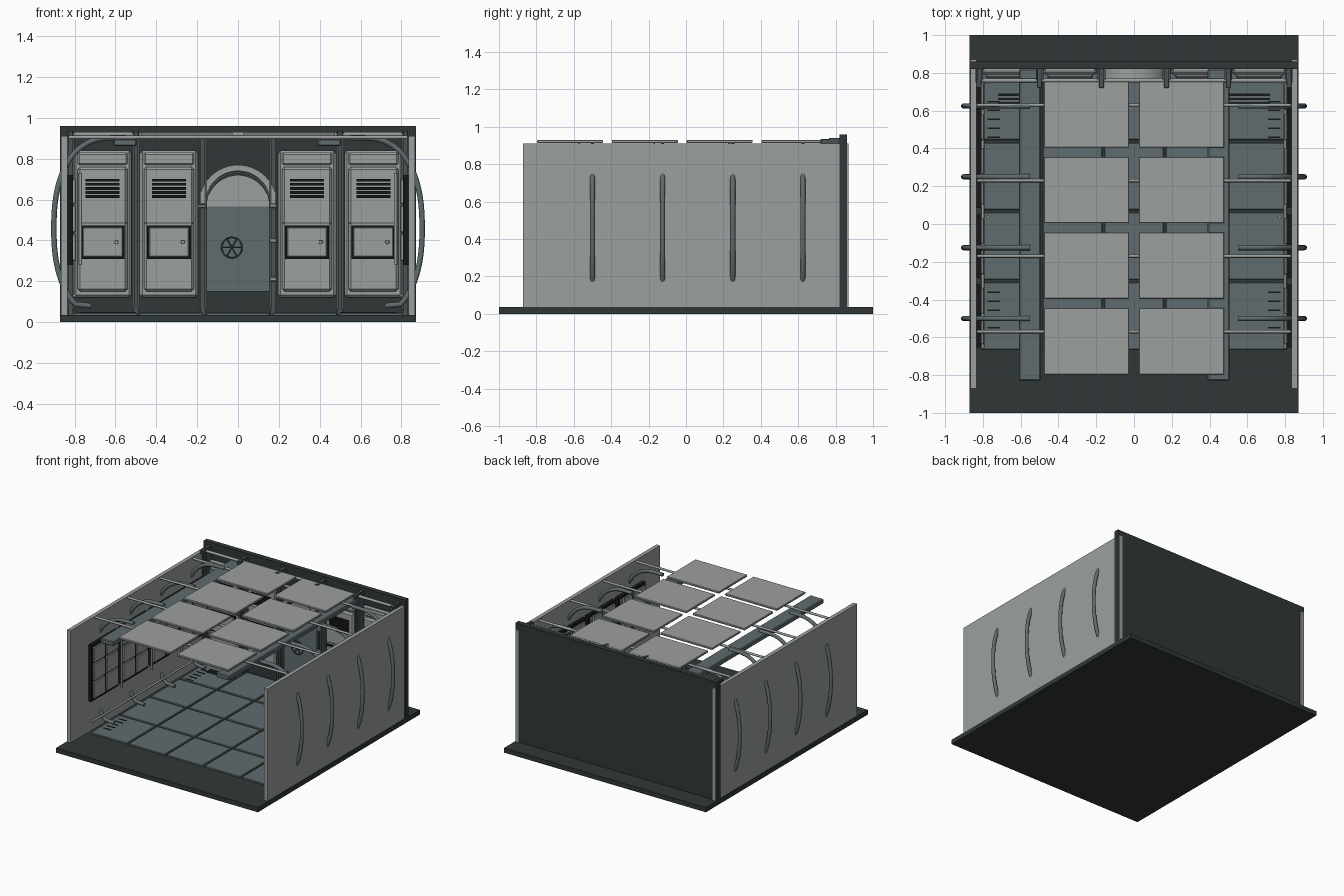
import bpy, bmesh, math
from mathutils import Vector

cube = bpy.data.objects.get("Cube")
if cube:
    bpy.data.objects.remove(cube, do_unlink=True)


def material(name, rgb):
    m = bpy.data.materials.new(name)
    m.use_nodes = True
    m.diffuse_color = (*rgb, 1)
    m.node_tree.nodes["Principled BSDF"].inputs["Base Color"].default_value = (*rgb, 1)
    return m


LIGHT = material("light grey", (0.33, 0.35, 0.345))
SLATE = material("slate blue", (0.115, 0.15, 0.157))
STEEL = material("dark steel", (0.07, 0.085, 0.088))
DARK = material("dark green grey", (0.028, 0.039, 0.037))
BLACK = material("black", (0.008, 0.009, 0.009))


def finish(name, bm, mat, smooth=False):
    me = bpy.data.meshes.new(name)
    bm.normal_update()
    bm.to_mesh(me)
    bm.free()
    me.materials.append(mat)
    ob = bpy.data.objects.new(name, me)
    bpy.context.collection.objects.link(ob)
    for p in me.polygons:
        p.use_smooth = smooth
    return ob


def box(name, mat, x, y, z, bevel=0):
    """Box from three (low, high) ranges."""
    bm = bmesh.new()
    bmesh.ops.create_cube(bm, size=1)
    for v in bm.verts:
        v.co = Vector([(a + b) / 2 + c * (b - a) for c, (a, b) in zip(v.co, (x, y, z))])
    if bevel:
        bmesh.ops.bevel(bm, geom=bm.edges[:], offset=bevel, segments=1, affect='EDGES')
    return finish(name, bm, mat)


def tube(name, mat, points, radius, sides=10, closed=False):
    """Round bar following points."""
    cu = bpy.data.curves.new(name, 'CURVE')
    cu.dimensions = '3D'
    cu.bevel_depth = radius
    cu.bevel_resolution = max(0, sides // 4)
    cu.use_fill_caps = True
    sp = cu.splines.new('POLY')
    sp.points.add(len(points) - 1)
    for p, co in zip(sp.points, points):
        p.co = (*co, 1)
    sp.use_cyclic_u = closed
    cu.materials.append(mat)
    ob = bpy.data.objects.new(name, cu)
    bpy.context.collection.objects.link(ob)
    return ob


def arch(name, mat, r_in, r_out, cz, y0, y1, steps=24):
    """Half ring, or half disc when r_in is zero, extruded along y."""
    arc = [math.pi * i / steps for i in range(steps + 1)]
    pts = [(r_out * math.cos(a), cz + r_out * math.sin(a)) for a in arc]
    if r_in:
        pts += [(r_in * math.cos(a), cz + r_in * math.sin(a)) for a in reversed(arc)]
    bm = bmesh.new()
    f = bm.faces.new([bm.verts.new((px, y0, pz)) for px, pz in pts])
    ext = bmesh.ops.extrude_face_region(bm, geom=[f])
    for v in ext["geom"]:
        if isinstance(v, bmesh.types.BMVert):
            v.co.y = y1
    bmesh.ops.recalc_face_normals(bm, faces=bm.faces)
    return finish(name, bm, mat)


def span(centre, half):
    return (centre - half, centre + half)


def side(s, a, b):
    return tuple(sorted((s * a, s * b)))


# Shell: base slab, back wall, side walls
box("base_slab", DARK, (-.872, .872), (-1, 1), (0, .036))
box("back_wall", DARK, (-.872, .872), (.82, .86), (.036, .96))
for s in (-1, 1):
    box("side_wall", LIGHT, side(s, .835, .866), (-.872, .87), (.036, .912))

# Floor tiles
for i in range(5):
    for j in range(4):
        box("floor_tile", SLATE, span((i - 2) * .326, .157), span(-.487 + j * .37, .178),
            (.03, .046), .004)

# Floor grilles
for s in (-1, 1):
    for y0 in (-.55, .46):
        for k in range(5):
            box("floor_slot", BLACK, side(s, .71, .775), span(y0 + k * .047, .004), (.044, .049))
    for k in range(3):
        box("floor_grille_bar", BLACK, side(s, .5, .72), span(.64 + k * .022, .006), (.044, .049))

# Ceiling panels, cross rods and ducts
for j in range(4):
    y = -.62 + j * .4
    for s in (-1, 1):
        box("ceiling_panel", LIGHT, side(s, .026, .476), span(y, .176), (.914, .93), .003)
    rod_y = y + .05
    tube("cross_rod", LIGHT, [(-.83, rod_y, .905), (.83, rod_y, .905)], .009)
for x0, z0 in ((-.61, .862), (.39, .862)):
    box("ceiling_duct", SLATE, (x0, x0 + .115), (-.83, .82), (z0, z0 + .036), .006)

# Bowed ribs passing through the side walls
for s in (-1, 1):
    for j in range(4):
        y = -.5 + j * .375
        pts = [(s * .55, y, .902)]
        for i in range(29):
            a = math.radians(90 - i * 145 / 28)
            cx = abs(math.cos(a)) ** .85
            cz = math.copysign(abs(math.sin(a)) ** .85, math.sin(a))
            pts.append((s * (.62 + .282 * cx), y, .46 + .442 * cz))
        pts.append((s * .72, y, .08))
        tube("bowed_rib", SLATE, pts, .014, 12)

# Back wall posts with paired rails and top brackets
for s in (-1, 1):
    for x in (.172, .5, .82):
        box("wall_post", STEEL, span(s * x, .012), (.765, .82), (.036, .94))
        for d in (-.014, .014):
            box("post_rail", STEEL, span(s * x + d, .006), (.75, .82), (.06, .93))
        box("post_bracket", STEEL, span(s * x, .013), (.72, .82), (.905, .934), .003)
tube("top_rail", LIGHT, [(-.82, .76, .92), (.82, .76, .92)], .011)


def locker(cx):
    """Wall locker with vent, framed hatch and latch."""
    box("locker_body", LIGHT, span(cx, .142), (.79, .822), (.12, .84), .012)
    box("locker_face", LIGHT, span(cx, .122), (.768, .8), (.15, .76), .012)
    box("locker_head", LIGHT, span(cx, .122), (.775, .8), (.77, .83), .008)
    box("locker_seam", STEEL, span(cx, .118), (.765, .77), (.483, .488))
    for k in range(5):
        box("vent_slat", BLACK, span(cx, .083), (.76, .77), span(.615 + k * .02, .007))
    box("hatch_frame", BLACK, span(cx, .107), (.757, .77), (.31, .473))
    box("hatch_door", LIGHT, span(cx, .097), (.75, .765), (.32, .463), .003)
    ring = [(cx + .068 + .009 * math.cos(t), .75, .392 + .009 * math.sin(t))
            for t in [math.tau * i / 12 for i in range(12)]]
    tube("hatch_latch", STEEL, ring, .002, 4, True)


for cx in (-.663, -.338, .338, .663):
    locker(cx)

# Arched doorway
box("door_leaf", SLATE, (-.155, .155), (.785, .822), (.15, .565))
arch("door_fanlight", LIGHT, 0, .155, .565, .785, .822)
arch("door_arch", LIGHT, .16, .19, .58, .755, .822)
arch("arch_trim", STEEL, .152, .162, .575, .765, .822)
for s in (-1, 1):
    box("door_jamb", STEEL, side(s, .155, .163), (.77, .822), (.13, .575))
for z in (.21, .4, .57):
    box("door_hinge", LIGHT, (.155, .19), (.745, .775), span(z, .01), .003)
box("door_bolt", LIGHT, (-.2, -.155), (.745, .775), (.56, .575), .003)

# Door wheel
wx, wz = -.03, .365
spokes = [math.tau * i / 6 for i in range(6)]
rim = [(wx + .05 * math.cos(t), .775, wz + .05 * math.sin(t))
       for t in [math.tau * i / 24 for i in range(24)]]
tube("wheel_rim", STEEL, rim, .004, 6, True)
for t in spokes:
    tube("wheel_spoke", STEEL, [(wx, .775, wz),
         (wx + .05 * math.cos(t), .775, wz + .05 * math.sin(t))], .003, 6)

# Framed panels along the inner side walls
for s in (-1, 1):
    for j in range(4):
        y = -.487 + j * .37
        if j == 3:
            y -= .03
        box("bay_frame", BLACK, side(s, .808, .836), span(y, .168), (.28, .72))
        for d in (-.08, .08):
            for z0, z1 in ((.3, .43), (.44, .57), (.58, .70)):
                box("bay_pane", LIGHT, side(s, .795, .812), span(y + d, .07), (z0, z1), .004)
        tube("bay_handrail", LIGHT, [(s * .772, y + .155, .28), (s * .772, y + .155, .73)], .008)
    tube("skirting_pipe", LIGHT, [(s * .8, -.66, .13), (s * .8, .75, .13)], .008)
